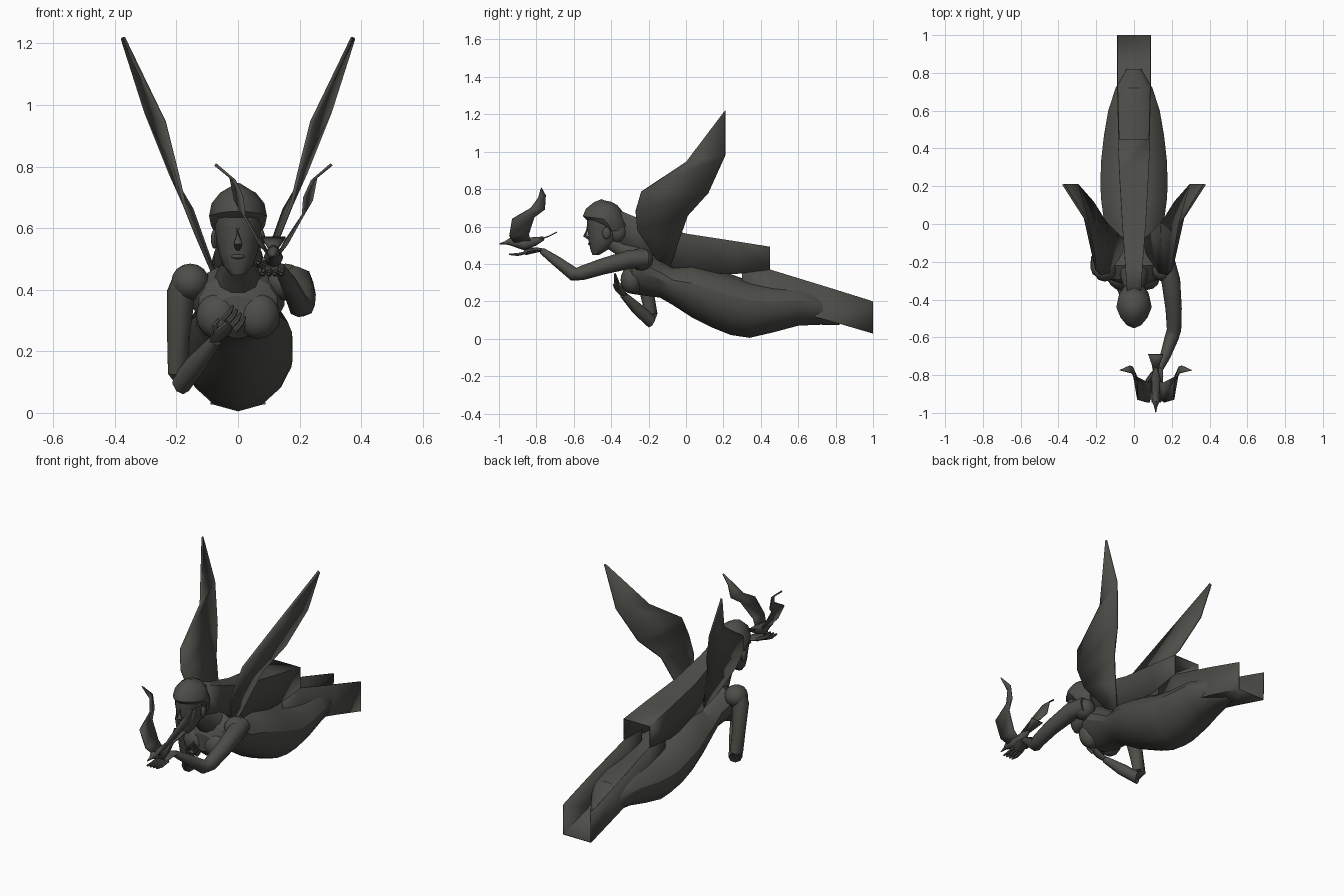
import bpy, bmesh, math
from mathutils import Vector

cube = bpy.data.objects.get("Cube")
if cube:
    bpy.data.objects.remove(cube, do_unlink=True)

stone = bpy.data.materials.new("dark olive grey")
stone.use_nodes = True
stone.diffuse_color = (.075, .075, .066, 1)
stone.node_tree.nodes["Principled BSDF"].inputs["Base Color"].default_value = stone.diffuse_color


def finish(name, bm, angle=40):
    bmesh.ops.recalc_face_normals(bm, faces=bm.faces)
    mesh = bpy.data.meshes.new(name)
    bm.to_mesh(mesh)
    bm.free()
    obj = bpy.data.objects.new(name, mesh)
    bpy.context.collection.objects.link(obj)
    mesh.materials.append(stone)
    bpy.ops.object.select_all(action='DESELECT')
    obj.select_set(True)
    bpy.context.view_layer.objects.active = obj
    bpy.ops.object.shade_smooth_by_angle(angle=math.radians(angle))
    return obj


def skin(name, rings, closed=True, angle=40):
    """Bridge a list of point rings; closed rings get end caps."""
    bm = bmesh.new()
    rows = [[bm.verts.new(p) for p in ring] for ring in rings]
    n = len(rows[0])
    for a, b in zip(rows, rows[1:]):
        for i in range(n if closed else n - 1):
            j = (i + 1) % n
            bm.faces.new((a[i], a[j], b[j], b[i]))
    if closed:
        bm.faces.new(rows[0])
        bm.faces.new(rows[-1])
    return finish(name, bm, angle)


def sheet(name, rings, thickness):
    obj = skin(name, rings, closed=False, angle=25)
    mod = obj.modifiers.new("thickness", 'SOLIDIFY')
    mod.thickness = thickness
    mod.offset = 0
    return obj


def tube(name, path, radii, sides=8, flat=1):
    """Round limb along a path; flat squashes it vertically."""
    pts = [Vector(p) for p in path]
    rings = []
    for i, (p, r) in enumerate(zip(pts, radii)):
        d = (pts[min(i + 1, len(pts) - 1)] - pts[max(i - 1, 0)]).normalized()
        u = d.cross(Vector((0, 0, 1))).normalized()
        v = u.cross(d)
        rings.append([p + u * r * math.cos(t) + v * r * flat * math.sin(t)
                      for t in (k * math.tau / sides for k in range(sides))])
    return skin(name, rings, angle=50)


def ball(name, centre, size):
    bm = bmesh.new()
    bmesh.ops.create_uvsphere(bm, u_segments=12, v_segments=8, radius=1)
    bmesh.ops.scale(bm, vec=size, verts=bm.verts)
    bmesh.ops.translate(bm, vec=centre, verts=bm.verts)
    return finish(name, bm)


def body_ring(y, low, high, half, sides=14):
    """Cross-section with a rounded back and a keeled underside."""
    mid = low + (high - low) * .55
    ring = []
    for k in range(sides):
        t = k * math.tau / sides + math.pi / 2
        s = math.sin(t)
        z = mid + (high - mid) * s if s > 0 else mid - (mid - low) * abs(s) ** 1.3
        ring.append((half * math.cos(t), y, z))
    return ring


# Torso and long gown: distance, underside, back, half width
gown = [(-.33, .28, .38, .07), (-.29, .24, .45, .13), (-.22, .23, .485, .155),
        (-.14, .22, .43, .135), (-.07, .18, .385, .14), (.03, .115, .395, .165),
        (.14, .06, .37, .18), (.24, .02, .345, .182), (.34, .005, .31, .178),
        (.47, .035, .285, .163), (.6, .07, .28, .14), (.72, .075, .25, .1),
        (.82, .073, .13, .04)]
skin("gown", [body_ring(*row) for row in gown], angle=30)

# Shoulders and bust
for s, side in ((1, "left"), (-1, "right")):
    ball(side + "_shoulder", (s * .155, -.24, .425), (.062, .065, .06))
    ball(side + "_bust", (s * .066, -.29, .315), (.07, .06, .075))
tube("neck", [(0, -.42, .53), (0, -.36, .49), (0, -.26, .43)], [.042, .042, .08], 10)

# Face: height, centre, half width, half depth
face = [(.448, -.482, .022, .018), (.475, -.465, .046, .046), (.52, -.445, .063, .075),
        (.56, -.44, .07, .083), (.6, -.44, .075, .09), (.65, -.44, .075, .09)]
skin("face", [[(w * math.cos(t), c + d * math.sin(t), z)
               for t in (k * math.tau / 12 for k in range(12))]
              for z, c, w, d in face], angle=50)
tube("nose", [(0, -.525, .6), (0, -.538, .55), (0, -.515, .535)], [.007, .014, .01], 6)
ball("lips", (0, -.512, .508), (.022, .012, .008))
for s, side in ((1, "left"), (-1, "right")):
    ball(side + "_ear", (s * .076, -.425, .565), (.012, .022, .032))

# Hair cap that tapers to the brow, and the nape roll
cap = [(.575, -.395, .072, .07), (.61, -.415, .088, .105), (.64, -.44, .094, .112),
       (.68, -.437, .086, .098), (.715, -.43, .058, .062), (.732, -.425, .022, .025)]
skin("hair_cap", [[(w * math.cos(t) * (1 - .25 * max(0, -math.sin(t))), c + d * math.sin(t),
                    z + .015 * max(0, -math.sin(t)))
                   for t in (k * math.tau / 12 for k in range(12))]
                  for z, c, w, d in cap])
ball("nape_hair", (0, -.365, .57), (.066, .055, .065))

# Long streaming hair, an open channel facing down
hair = [(-.36, .52, .685, .035), (-.2, .42, .62, .045), (0, .36, .56, .06),
        (.26, .345, .52, .075), (.45, .37, .49, .083)]
sheet("streaming_hair", [[(-w, y, low), (-w, y, top), (w, y, top), (w, y, low)]
                         for y, low, top, w in hair], .006)

# Trailing train, an open channel facing up
train = [(.3, .2, .375, .076), (.45, .18, .37, .08), (.76, .1, .275, .088), (1, .03, .2, .088)]
sheet("train", [[(-w, y, top), (-w, y, low), (w, y, low), (w, y, top)]
                for y, low, top, w in train], .006)

# Wings: leading and trailing edge points from root to tip
wing = [((.07, -.16, .43), (.045, -.09, .37)), ((.135, -.26, .58), (.1, -.04, .52)),
        ((.175, -.27, .68), (.15, .01, .66)), ((.2, -.24, .785), (.22, .12, .78)),
        ((.24, 0, .945), (.3, .21, .98)), ((.373, .208, 1.22), (.375, .21, 1.215))]
for s, side in ((1, "left"), (-1, "right")):
    sheet(side + "_wing", [[(s * x, y, z) for x, y, z in pair] for pair in wing], .012)

# Left arm, reaching forward with an open palm
tube("left_arm", [(.17, -.21, .43), (.195, -.3, .425), (.21, -.45, .385), (.212, -.56, .35),
                  (.2, -.6, .345), (.165, -.7, .42), (.135, -.77, .47)],
     [.05, .05, .043, .038, .037, .028, .018])
tube("left_palm", [(.137, -.76, .475), (.12, -.8, .475), (.112, -.86, .462)],
     [.018, .036, .038], flat=.4)
for i in range(4):
    x = .085 + i * .02
    tube("left_finger_%d" % (i + 1), [(x, -.85, .462), (x - .004, -.9, .45), (x - .006, -.945, .452)],
         [.01, .009, .005], 6)
tube("left_thumb", [(.1, -.79, .475), (.07, -.83, .48), (.065, -.87, .488)], [.012, .01, .005], 6)

# Right arm, folded across the chest
tube("right_arm", [(-.165, -.24, .44), (-.185, -.235, .39), (-.193, -.21, .25), (-.195, -.185, .13),
                   (-.185, -.19, .095), (-.135, -.26, .16), (-.075, -.335, .235)],
     [.045, .046, .038, .035, .036, .034, .02])
tube("right_palm", [(-.08, -.33, .23), (-.05, -.355, .265), (-.025, -.365, .29)],
     [.02, .032, .03], flat=.5)
for i in range(4):
    shift = Vector((.013, 0, -.012)) * (i - 1.5)
    tube("right_finger_%d" % (i + 1),
         [Vector(p) + shift for p in ((-.03, -.365, .285), (-.008, -.375, .31), (.003, -.38, .33))],
         [.009, .009, .005], 6)
tube("right_thumb", [(-.07, -.35, .25), (-.075, -.365, .285), (-.062, -.37, .305)], [.011, .009, .005], 6)

# Small bird perched over the open palm
BX = .115
tube("bird_body", [(BX, -.998, .507), (BX, -.965, .513), (BX, -.94, .52), (BX, -.915, .51),
                   (BX, -.87, .505), (BX, -.81, .52), (BX, -.76, .537)],
     [.002, .009, .021, .019, .032, .024, .01])
sheet("bird_tail", [[(BX - w, y, z), (BX + w, y, z)]
                    for w, y, z in ((.012, -.79, .53), (.022, -.74, .545), (.04, -.69, .57))], .007)
bird_wing = [((.018, -.92, .515), (.018, -.83, .52)), ((.045, -.945, .55), (.04, -.84, .56)),
             ((.095, -.93, .64), (.1, -.81, .65)), ((.1, -.83, .7), (.125, -.755, .69)),
             ((.125, -.79, .755), (.14, -.75, .765)), ((.188, -.775, .808), (.19, -.773, .806))]
for s, side in ((1, "left"), (-1, "right")):
    sheet("bird_%s_wing" % side, [[(BX + s * x, y, z) for x, y, z in pair] for pair in bird_wing], .007)
for s, side in ((1, "left"), (-1, "right")):
    tube("bird_%s_leg" % side, [(BX + s * .012, -.86, .49), (BX + s * .013, -.862, .465)], [.005, .004], 5)
